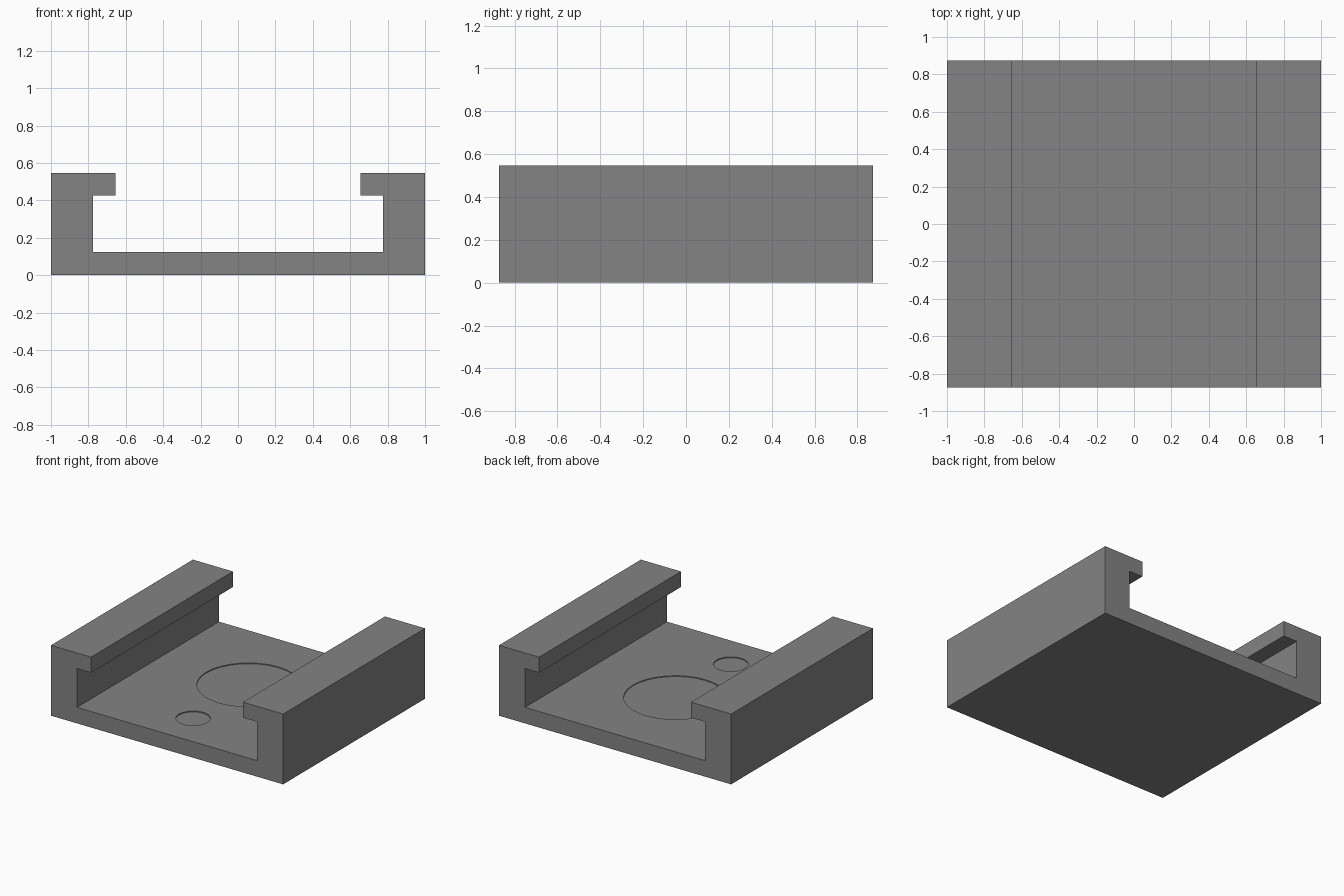
import bpy, bmesh

if "Cube" in bpy.data.objects:
    bpy.data.objects.remove(bpy.data.objects["Cube"])

HALF_LEN = 0.873
FLOOR = 0.125

grey = bpy.data.materials.new("dark_grey")
grey.diffuse_color = (0.23, 0.23, 0.23, 1)
grey.use_nodes = True
grey.node_tree.nodes["Principled BSDF"].inputs["Base Color"].default_value = grey.diffuse_color


def make_object(name, bm):
    bmesh.ops.recalc_face_normals(bm, faces=bm.faces)
    mesh = bpy.data.meshes.new(name)
    bm.to_mesh(mesh)
    bm.free()
    mesh.materials.append(grey)
    obj = bpy.data.objects.new(name, mesh)
    bpy.context.collection.objects.link(obj)
    return obj


def round_recess(body, name, y, radius, depth, sides=32):
    """Cut a shallow round recess into the floor of the body."""
    bm = bmesh.new()
    bmesh.ops.create_cone(bm, cap_ends=True, segments=sides, radius1=radius,
                          radius2=radius, depth=0.1 + depth)
    bmesh.ops.translate(bm, vec=(0, y, FLOOR + (0.1 - depth) / 2), verts=bm.verts)
    cutter = make_object(name + "_cutter", bm)
    cutter.hide_render = True
    cutter.display_type = 'WIRE'
    mod = body.modifiers.new(name, 'BOOLEAN')
    mod.operation = 'DIFFERENCE'
    mod.solver = 'EXACT'
    mod.object = cutter


# Channel body: mirrored half profile with inward lips, extruded along y
half = [(1, 0), (1, 0.548), (0.655, 0.548), (0.655, 0.427), (0.775, 0.427), (0.775, FLOOR)]
profile = half + [(-x, z) for x, z in reversed(half)]
bm = bmesh.new()
face = bm.faces.new([bm.verts.new((x, -HALF_LEN, z)) for x, z in profile])
ext = bmesh.ops.extrude_face_region(bm, geom=[face])
verts = [v for v in ext["geom"] if isinstance(v, bmesh.types.BMVert)]
bmesh.ops.translate(bm, vec=(0, 2 * HALF_LEN, 0), verts=verts)
channel = make_object("channel_body", bm)

# Large contact recess and small locking-pin recess
round_recess(channel, "contact_recess", 0.13, 0.366, 0.007)
round_recess(channel, "pin_recess", -0.552, 0.122, 0.008)
